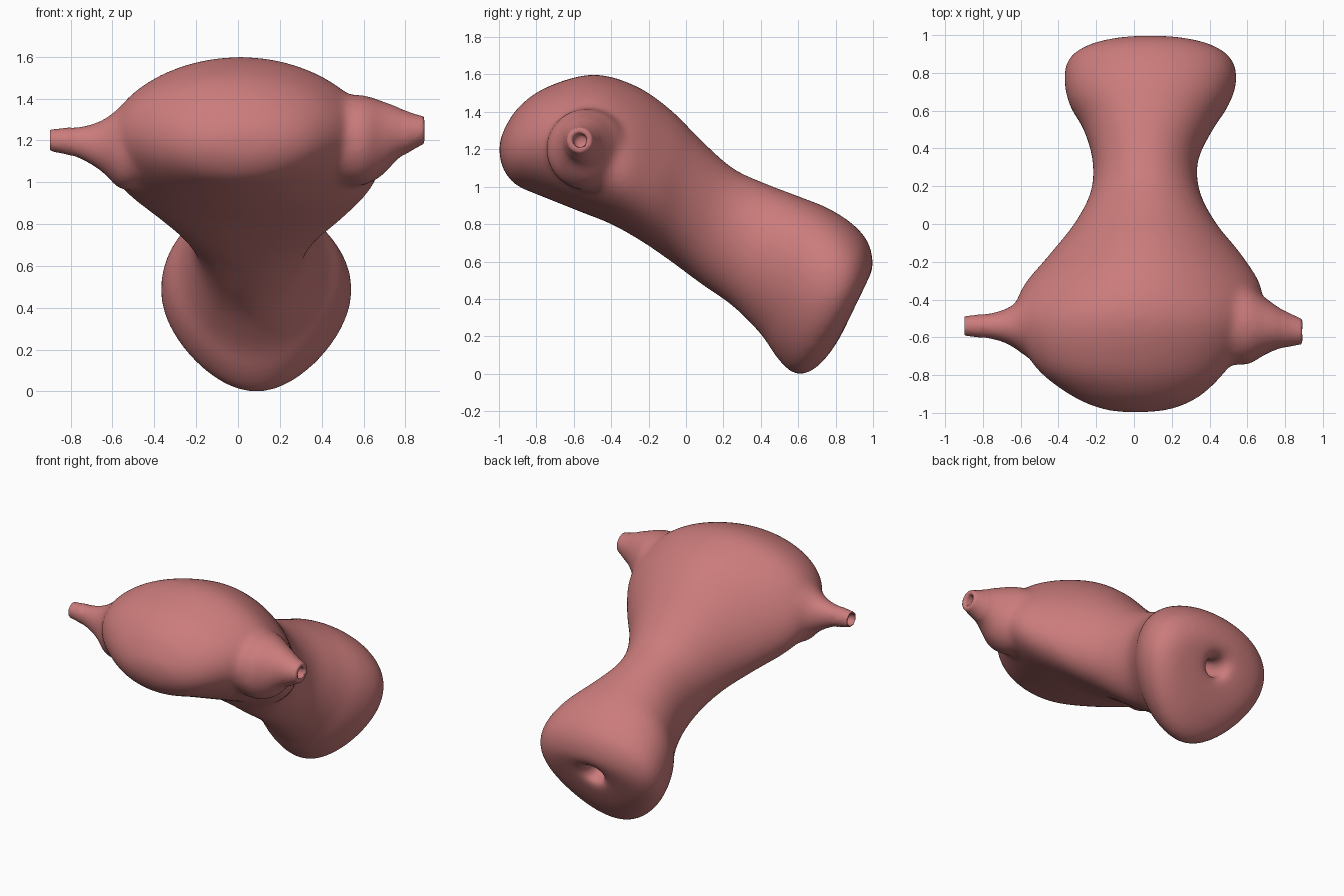
import bpy, bmesh, math

if "Cube" in bpy.data.objects:
    bpy.data.objects.remove(bpy.data.objects["Cube"])

mat = bpy.data.materials.new("pink_tissue")
mat.diffuse_color = (0.6, 0.2, 0.2, 1)
mat.use_nodes = True
mat.node_tree.nodes["Principled BSDF"].inputs["Base Color"].default_value = mat.diffuse_color


def catmull(rows, steps):
    """Smoothly interpolate a list of equal-length tuples."""
    out = []
    for i in range(len(rows) - 1):
        p0, p1 = rows[max(i - 1, 0)], rows[i]
        p2, p3 = rows[i + 1], rows[min(i + 2, len(rows) - 1)]
        for s in range(steps):
            t = s / steps
            out.append([0.5 * (2*b + (c - a)*t + (2*a - 5*b + 4*c - d)*t*t
                               + (3*b - a - 3*c + d)*t**3)
                        for a, b, c, d in zip(p0, p1, p2, p3)])
    out.append(list(rows[-1]))
    return out


def loft(bm, rings):
    """Skin a list of closed point rings into a capped solid."""
    loops = [[bm.verts.new(p) for p in ring] for ring in rings]
    n = len(loops[0])
    faces = [bm.faces.new((a[k], a[(k + 1) % n], b[(k + 1) % n], b[k]))
             for a, b in zip(loops, loops[1:]) for k in range(n)]
    faces += [bm.faces.new(loops[0]), bm.faces.new(loops[-1])]
    bmesh.ops.recalc_face_normals(bm, faces=faces)


# Body: top y,z / bottom y,z / left x, right x / egg shape (wider above or below)
body = [
    (-1.00, 1.21, -1.00, 1.19, -.02, .02, 0),
    (-.98, 1.29, -.98, 1.10, -.17, .20, 0),
    (-.90, 1.42, -.91, 1.01, -.34, .36, 0),
    (-.75, 1.53, -.75, .94, -.53, .51, 0),
    (-.50, 1.60, -.55, .86, -.63, .65, -.1),
    (-.27, 1.54, -.40, .80, -.60, .68, -.25),
    (-.08, 1.41, -.24, .71, -.46, .58, -.25),
    (.08, 1.25, -.08, .60, -.32, .44, -.1),
    (.25, 1.10, .08, .48, -.23, .35, 0),
    (.42, 1.02, .25, .36, -.22, .34, .05),
    (.60, .95, .40, .21, -.27, .42, .12),
    (.75, .89, .49, .08, -.345, .505, .2),
    (.88, .81, .58, .0, -.37, .545, .25),
    (.97, .71, .68, .02, -.35, .52, .25),
    (1.0, .59, .79, .14, -.24, .41, .2),
    (.975, .51, .88, .32, -.04, .20, .1),
    (.90, .48, .84, .36, .01, .15, 0),
    (.78, .53, .72, .42, .03, .13, 0),
    (.60, .64, .55, .55, .04, .12, 0),
]
N = 64
rings = []
for ty, tz, by, bz, xl, xr, egg in catmull(body, 5):
    ring = []
    for k in range(N):
        a = 2 * math.pi * k / N
        c, s = math.cos(a), math.sin(a)
        x = (xl + xr) / 2 + (xr - xl) / 2 * c * (1 + egg * s) / (1 + egg * egg / 2)
        ring.append((x, (ty + by) / 2 + (ty - by) / 2 * s,
                     (tz + bz) / 2 + (tz - bz) / 2 * s))
    rings.append(ring)
bm = bmesh.new()
loft(bm, rings)

# Tubes: x, y, z, radius in y, radius in z, flaring into the body
left_tube = [
    (-.40, -.52, 1.18, .18, .18), (-.55, -.53, 1.16, .18, .20),
    (-.63, -.54, 1.17, .12, .14), (-.70, -.54, 1.18, .085, .10),
    (-.80, -.54, 1.195, .064, .068), (-.90, -.54, 1.20, .052, .052)]
right_tube = [
    (.40, -.51, 1.20, .20, .20), (.58, -.53, 1.20, .22, .22),
    (.69, -.54, 1.21, .155, .18), (.76, -.55, 1.235, .115, .13),
    (.82, -.56, 1.24, .09, .095), (.892, -.57, 1.25, .066, .064)]
for path in (left_tube, right_tube):
    rows = catmull(path, 5)
    # open end: thin rim, then a channel running back inside
    for x, y, z, ry, rz in (path[-1], path[-2]):
        rows.append([x, y, z, .038, .038])
    loft(bm, [[(x, y + ry * math.cos(2 * math.pi * k / 32),
                z + rz * math.sin(2 * math.pi * k / 32)) for k in range(32)]
              for x, y, z, ry, rz in rows])

me = bpy.data.meshes.new("womb_with_tubes")
bm.to_mesh(me)
bm.free()
ob = bpy.data.objects.new("womb_with_tubes", me)
bpy.context.collection.objects.link(ob)
me.materials.append(mat)
bpy.context.view_layer.objects.active = ob
ob.select_set(True)

# Fuse tubes and body into one skin
fuse = ob.modifiers.new("fuse", 'REMESH')
fuse.mode = 'VOXEL'
fuse.voxel_size = 0.013
bpy.ops.object.modifier_apply(modifier="fuse")

# Melt the joints, keeping the tube tips crisp
bm = bmesh.new()
bm.from_mesh(ob.data)
joints = [v for v in bm.verts if abs(v.co.x) < .8]
for _ in range(25):
    bmesh.ops.smooth_vert(bm, verts=joints, factor=0.5,
                          use_axis_x=True, use_axis_y=True, use_axis_z=True)
bm.to_mesh(ob.data)
bm.free()
bpy.ops.object.shade_smooth_by_angle(angle=math.radians(50))
